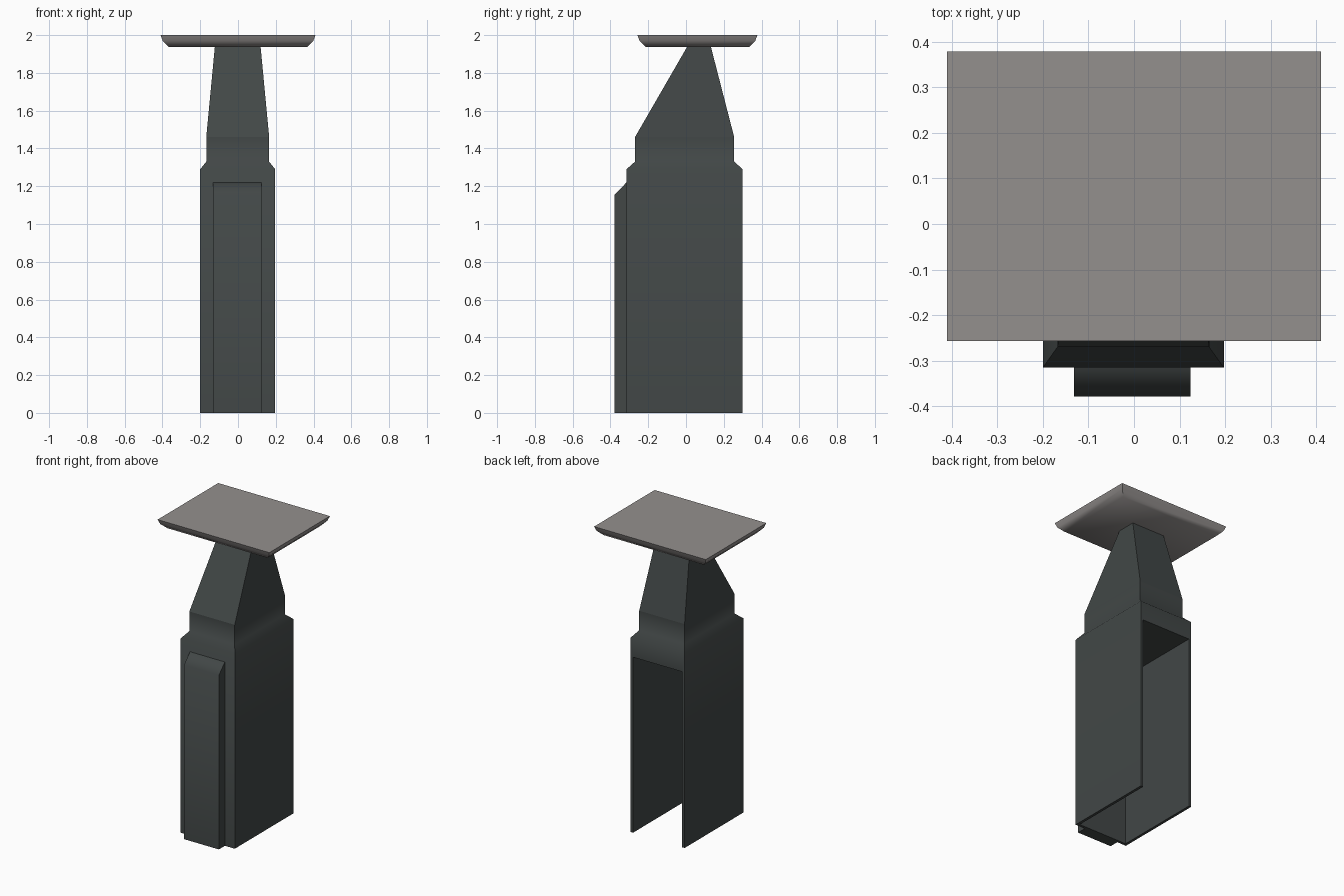
import bpy, bmesh, math

if "Cube" in bpy.data.objects:
    bpy.data.objects.remove(bpy.data.objects["Cube"])


def material(name, rgb):
    m = bpy.data.materials.new(name)
    m.diffuse_color = (*rgb, 1)
    m.use_nodes = True
    m.node_tree.nodes["Principled BSDF"].inputs["Base Color"].default_value = m.diffuse_color
    return m


DARK = material("dark slate", (0.054, 0.063, 0.062))
PALE = material("warm grey", (0.295, 0.277, 0.270))


def finish(bm, name, mat):
    bmesh.ops.recalc_face_normals(bm, faces=bm.faces)
    me = bpy.data.meshes.new(name)
    bm.to_mesh(me)
    bm.free()
    me.materials.append(mat)
    ob = bpy.data.objects.new(name, me)
    bpy.context.collection.objects.link(ob)
    return ob


def loft(name, mat, rings):
    """Closed solid through rectangles given as (z, x0, x1, y0, y1)."""
    bm = bmesh.new()
    loops = [[bm.verts.new(p) for p in
              ((x0, y0, z), (x1, y0, z), (x1, y1, z), (x0, y1, z))]
             for z, x0, x1, y0, y1 in rings]
    for a, b in zip(loops, loops[1:]):
        for i in range(4):
            j = (i + 1) % 4
            bm.faces.new((a[i], a[j], b[j], b[i]))
    bm.faces.new(loops[0])
    bm.faces.new(loops[-1])
    return finish(bm, name, mat)


def activate(ob):
    bpy.ops.object.select_all(action='DESELECT')
    ob.select_set(True)
    bpy.context.view_layer.objects.active = ob


def smooth(ob):
    activate(ob)
    bpy.ops.object.shade_smooth_by_angle(angle=math.radians(50))


# Tall casing with chamfered shoulder and collar
casing = loft("casing", DARK, [
    (0.00, -0.20, 0.197, -0.315, 0.30),
    (1.29, -0.20, 0.197, -0.315, 0.30),
    (1.33, -0.168, 0.165, -0.27, 0.255),
    (1.46, -0.168, 0.165, -0.27, 0.255)])

# Hollow open at the back and the bottom
cutter = loft("hollow_cutter", DARK, [
    (-0.1, -0.182, 0.179, -0.297, 0.5),
    (1.165, -0.182, 0.179, -0.297, 0.5)])
cutter.hide_render = True
mod = casing.modifiers.new("hollow", 'BOOLEAN')
mod.operation = 'DIFFERENCE'
mod.solver = 'EXACT'
mod.object = cutter
activate(casing)
bpy.ops.object.modifier_apply(modifier=mod.name)
bpy.data.objects.remove(cutter)

# Tapered neck
neck = loft("neck", DARK, [
    (1.46, -0.168, 0.165, -0.27, 0.255),
    (1.945, -0.122, 0.119, 0.01, 0.13)])

# Raised front panel with sloped top
panel = loft("front_panel", DARK, [
    (0.0, -0.132, 0.124, -0.378, -0.31),
    (1.155, -0.132, 0.124, -0.378, -0.31),
    (1.22, -0.132, 0.124, -0.315, -0.31)])

# Flat top plate with rounded underside edge
plate = loft("top_plate", PALE, [
    (2.0 - d, -0.41 + s, 0.41 - s, -0.257 + s, 0.378 - s)
    for d, s in ((0.062, 0.042), (0.03, 0.011), (0.0, 0.0))])

for ob in (casing, neck, panel, plate):
    smooth(ob)
